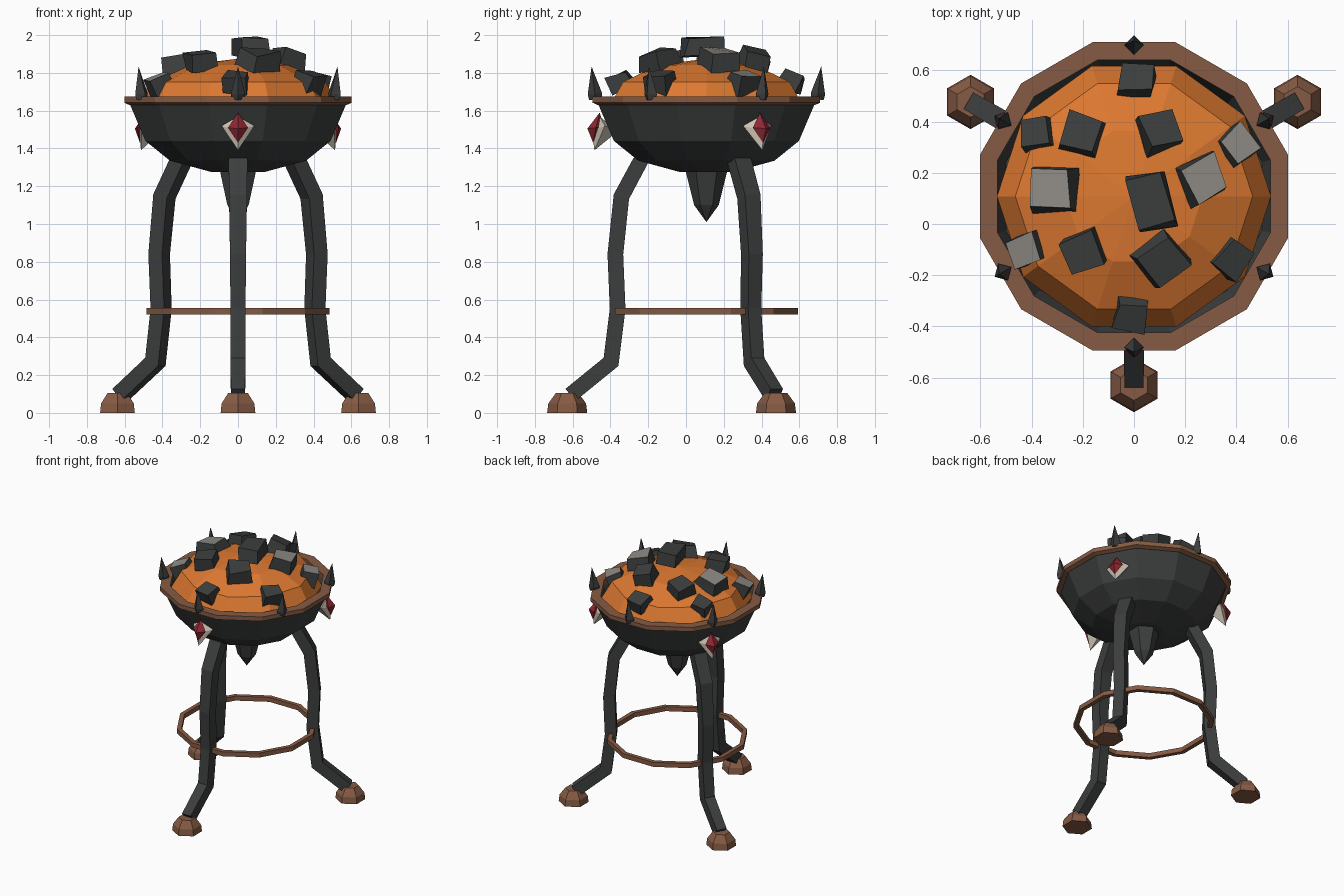
import bpy, bmesh, random
from math import sin, cos, pi, radians, atan2, hypot
from mathutils import Matrix, Vector

if "Cube" in bpy.data.objects:
    bpy.data.objects.remove(bpy.data.objects["Cube"])
random.seed(4)
CENTRE = Matrix.Translation((0, 0.108, 0))
FLAT = 1 / cos(pi / 12)      # apothem to corner radius of a 12-gon


def material(name, rgb):
    m = bpy.data.materials.new(name)
    m.use_nodes = True
    m.diffuse_color = (*rgb, 1)
    m.node_tree.nodes["Principled BSDF"].inputs["Base Color"].default_value = (*rgb, 1)
    return m


IRON = material("dark iron", (0.045, 0.047, 0.047))
COPPER = material("copper brown", (0.24, 0.105, 0.058))
EMBER = material("ember orange", (0.72, 0.19, 0.03))
RED = material("gem red", (0.28, 0.02, 0.032))
BONE = material("pale bone", (0.62, 0.56, 0.46))
ASH = material("ash grey", (0.27, 0.255, 0.23))


def finish(name, bm, mats, matrix):
    bmesh.ops.remove_doubles(bm, verts=bm.verts, dist=0.0005)
    bmesh.ops.recalc_face_normals(bm, faces=bm.faces)
    bm.transform(matrix)
    me = bpy.data.meshes.new(name)
    bm.to_mesh(me)
    bm.free()
    for m in mats:
        me.materials.append(m)
    ob = bpy.data.objects.new(name, me)
    bpy.context.collection.objects.link(ob)
    return ob


def lathe(name, profile, sides, mat, phase=0.0, closed=False, matrix=CENTRE):
    """Turn a (radius, z) profile; closed joins its ends, otherwise they are capped."""
    bm = bmesh.new()
    rows = []
    for r, z in profile:
        rows.append([bm.verts.new((r * cos(phase + 2 * pi * i / sides),
                                   r * sin(phase + 2 * pi * i / sides), z))
                     for i in range(sides)])
    pairs = list(zip(rows, rows[1:]))
    if closed:
        pairs.append((rows[-1], rows[0]))
    for a, b in pairs:
        for i in range(sides):
            j = (i + 1) % sides
            bm.faces.new((a[i], a[j], b[j], b[i]))
    if not closed:
        for row, (r, z) in zip((rows[0], rows[-1]), (profile[0], profile[-1])):
            if r > 0.001:
                bm.faces.new(row)
    return finish(name, bm, [mat], matrix)


def sweep(name, path, depth, widths, mat, matrix):
    """Square bar along a path in the local xz plane."""
    bm = bmesh.new()
    rows = []
    pts = [Vector((x, 0, z)) for x, z in path]
    for k, p in enumerate(pts):
        before = (p - pts[k - 1]).normalized() if k else (pts[1] - p).normalized()
        after = (pts[k + 1] - p).normalized() if k + 1 < len(pts) else before
        t = (before + after).normalized()
        side = Vector((-t.z, 0, t.x)) * (depth / 2 / max(t.dot(before), 0.5))
        if k == 0:
            side = Vector((depth * 0.55, 0, 0))
        w = Vector((0, widths[k] / 2, 0))
        rows.append([bm.verts.new(p + s * side + q * w)
                     for s, q in ((1, 1), (1, -1), (-1, -1), (-1, 1))])
    for a, b in zip(rows, rows[1:]):
        for i in range(4):
            j = (i + 1) % 4
            bm.faces.new((a[i], a[j], b[j], b[i]))
    bm.faces.new(rows[0])
    bm.faces.new(rows[-1])
    return finish(name, bm, [mat], matrix)


def crystal(name, out, inn, half, top, bottom, waist, mat, matrix):
    """Eight-sided gem: radial tips, side corners, top and bottom points (x, z)."""
    bm = bmesh.new()
    mid = (out[0] + inn[0]) / 2
    f, b = bm.verts.new((out[0], 0, out[1])), bm.verts.new((inn[0], 0, inn[1]))
    ring = [bm.verts.new(c) for c in ((top[0], 0, top[1]), (mid, half, waist),
                                      (bottom[0], 0, bottom[1]), (mid, -half, waist))]
    for i in range(4):
        for tip in (f, b):
            bm.faces.new((ring[i], ring[(i + 1) % 4], tip))
    return finish(name, bm, [mat], matrix)


# Bowl with inner wall, rim, finial, embers and brace ring
bowl = [(0, 1.275), (0.14, 1.275), (0.36, 1.335), (0.49, 1.44), (0.575, 1.64),
        (0.54, 1.64), (0.5, 1.54), (0, 1.5)]
lathe("bowl", [(r * FLAT, z) for r, z in bowl], 12, IRON, pi / 12)
rim = [(0.575, 1.63), (0.602, 1.642), (0.602, 1.675), (0.532, 1.675), (0.535, 1.63)]
lathe("bowl_rim", [(r * FLAT, z) for r, z in rim], 12, COPPER, pi / 12, True)
lathe("bottom_finial", [(0.115, 1.3), (0.065, 1.1), (0, 1.01)], 6, IRON, pi / 6)
dome = [(0.535 * cos(a), 1.63 + 0.245 * sin(a)) for a in (0, pi / 6, pi / 3, pi / 2)]
lathe("ember_bed", dome, 10, EMBER)
brace = [(0.485, 0.52), (0.485, 0.555), (0.453, 0.555), (0.453, 0.52)]
lathe("brace_ring", [(r * FLAT, z) for r, z in brace], 12, COPPER, pi / 12, True)

# Three legs, feet and gems
leg_path = [(0.34, 1.35), (0.45, 1.145), (0.482, 0.84), (0.47, 0.55), (0.505, 0.27), (0.72, 0.095)]
leg_widths = [0.1, 0.095, 0.085, 0.08, 0.08, 0.075]
foot = [(0.106, 0), (0.1, 0.05), (0.06, 0.105)]
for label, deg in (("front", -90), ("left", 30), ("right", 150)):
    turn = CENTRE @ Matrix.Rotation(radians(deg), 4, 'Z')
    sweep(label + "_leg", leg_path, 0.083, leg_widths, IRON, turn)
    lathe(label + "_foot", foot, 6, COPPER, 0, False, turn @ Matrix.Translation((0.737, 0, 0)))
    crystal(label + "_gem_mount", (0.605, 1.49), (0.47, 1.49), 0.087,
            (0.565, 1.57), (0.593, 1.39), 1.52, BONE, turn)
    crystal(label + "_gem", (0.63, 1.505), (0.54, 1.51), 0.053,
            (0.565, 1.59), (0.6, 1.43), 1.51, RED, turn)

# Six spikes leaning outward on the rim
for k in range(6):
    place = (CENTRE @ Matrix.Rotation(pi / 6 + k * pi / 3, 4, 'Z')
             @ Matrix.Translation((0.587, 0, 0)) @ Matrix.Rotation(0.12, 4, 'Y')
             @ Matrix.Translation((0, 0, 1.66)))
    place.translation -= place.to_3x3() @ Vector((0, 0, 1.66)) - Vector((0, 0, 1.66))
    lathe("rim_spike_%d" % (k + 1), [(0.034, 0), (0.038, 0.03), (0, 0.175)], 4, IRON, 0, False, place)


# Loose coals: x, y, width, depth, turn in degrees, ashy top
def coal(k, x, y, w, d, deg, ashy):
    bm = bmesh.new()
    bmesh.ops.create_cube(bm, size=1)
    for v in bm.verts:
        taper = 0.88 if v.co.z > 0 else 1.0
        v.co = Vector((v.co.x * w * taper, v.co.y * d * taper, v.co.z * 0.095))
        v.co += Vector([random.uniform(-0.012, 0.012) for _ in range(3)])
    bm.normal_update()
    for f in bm.faces:
        f.material_index = 1 if ashy and f.normal.z > 0.6 else 0
    ry = y - 0.108
    dist = hypot(x, ry)
    lean = Matrix.Rotation(dist * 0.9, 4, Vector((-ry, x, 0.0001)))
    place = (Matrix.Translation((x, y, 1.943 - 0.95 * dist * dist))
             @ lean @ Matrix.Rotation(radians(deg), 4, 'Z'))
    ob = finish("coal_%d" % k, bm, [IRON, ASH], place)
    for v in ob.data.vertices:
        v.co.z = min(v.co.z, 2.0)


coals = [
    (0.01, 0.555, 0.13, 0.12, -8, 0), (-0.38, 0.35, 0.13, 0.12, 5, 0),
    (-0.2, 0.35, 0.15, 0.16, -18, 0), (0.1, 0.36, 0.14, 0.15, 20, 0),
    (0.4, 0.31, 0.12, 0.13, 35, 1), (0.27, 0.175, 0.16, 0.17, 25, 1),
    (-0.32, 0.13, 0.18, 0.17, -3, 1), (0.065, 0.085, 0.15, 0.22, 14, 0),
    (-0.41, -0.1, 0.13, 0.12, 22, 1), (-0.2, -0.105, 0.14, 0.15, 20, 0),
    (0.11, -0.145, 0.17, 0.16, 38, 0), (0.38, -0.13, 0.12, 0.13, -40, 0),
    (-0.015, -0.345, 0.13, 0.13, -8, 0),
]
for k, c in enumerate(coals):
    coal(k + 1, *c)
